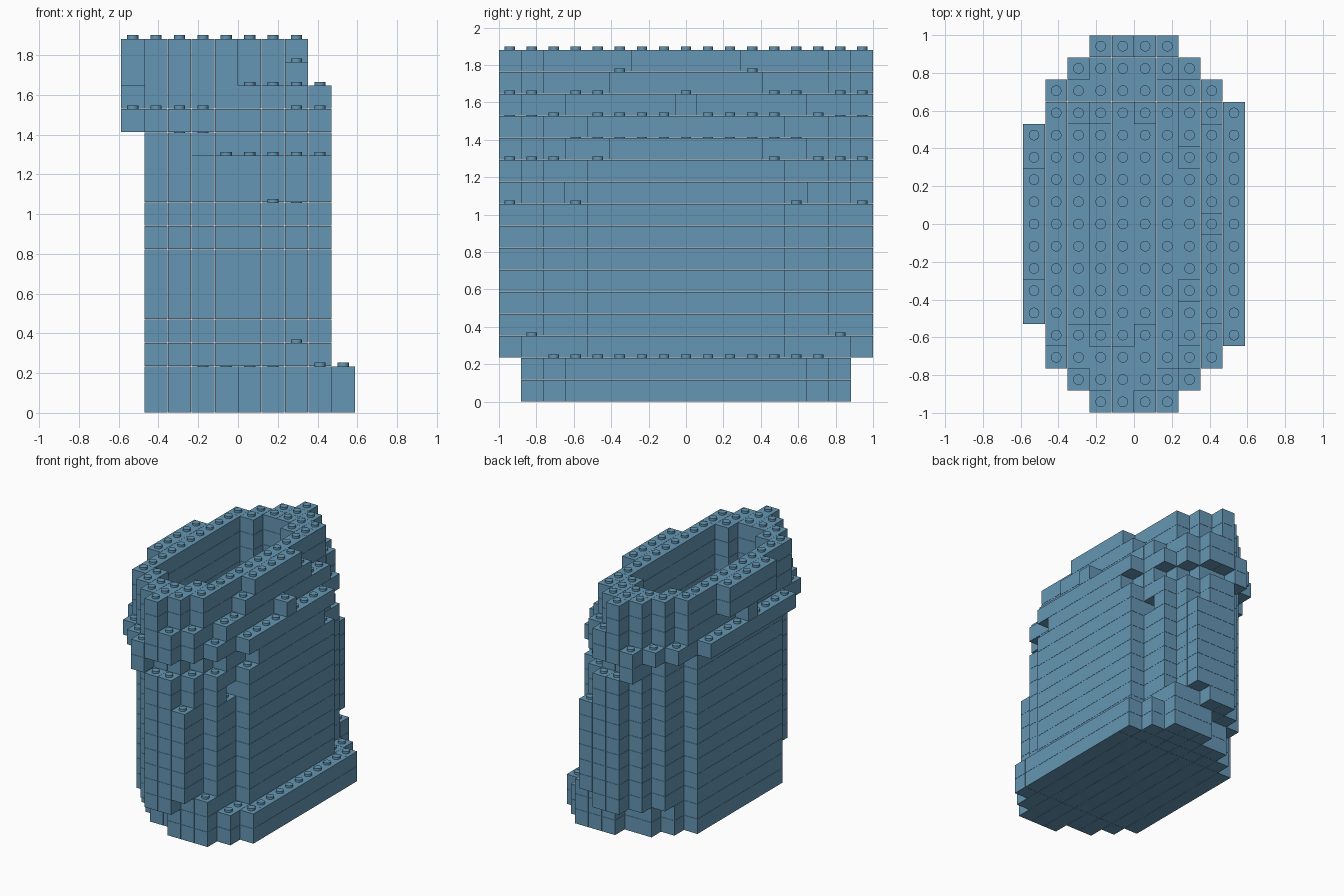
import bpy, bmesh
from mathutils import Matrix, Vector

cube = bpy.data.objects.get("Cube")
if cube:
    bpy.data.objects.remove(cube, do_unlink=True)

CELL = 2 / 17          # one stud pitch, also the height of one course
GAP = 0.0015           # seam between bricks
COLS, ROWS = 10, 17
MID = ROWS // 2
RIM = 12               # first course of the overhanging rim

brick_blue = bpy.data.materials.new("brick blue")
brick_blue.use_nodes = True
COLOUR = (0.13, 0.305, 0.452, 1)
brick_blue.diffuse_color = COLOUR
brick_blue.node_tree.nodes["Principled BSDF"].inputs["Base Color"].default_value = COLOUR

# First and last column of every row, counted from the middle row to the ends
BASE = ("11111235-", "99999987-")
BODY_LEFT = "111112234"
TOP_LEFT = "000111234"
COURSES = (
    [BASE] * 2
    + [(BODY_LEFT, "888887775")]
    + [(BODY_LEFT, "888887766")] * 6
    + [(BODY_LEFT, "888886765"), (BODY_LEFT, "888887765")]
    + [("111112233", "888877653")]
    + [("000001123", "888887765")]
    + [("011111234", "877777665")]
    + [(TOP_LEFT, "777766654"), (TOP_LEFT, "777666654")]
)


def span(course, row):
    """Columns filled by the outline of a course in one row."""
    d = abs(row - MID)
    left, right = COURSES[course]
    if left[d] == "-":
        return range(0)
    return range(int(left[d]), int(right[d]) + 1)


def hollow(course, col, row):
    """True for cells of the inner well, which has narrower ends."""
    d = abs(row - MID)
    if course < 2 or d > 5:
        return False
    first = 2 if course >= RIM else 3
    trim = 1 if d > 4 else 0
    return first + trim <= col <= first + 3 - trim


def cells(course):
    return {(c, r) for r in range(ROWS) for c in span(course, r)
            if not hollow(course, c, r)}


def corner(col, row, course):
    return Vector(((col - COLS / 2) * CELL, (row - ROWS / 2) * CELL, course * CELL))


def add_brick(bm, lo, hi):
    size = hi - lo - Vector((GAP, GAP, GAP))
    matrix = Matrix.Translation((lo + hi) / 2) @ Matrix.Diagonal((*size, 1))
    bmesh.ops.create_cube(bm, size=1, matrix=matrix)


def add_stud(bm, col, row, course):
    at = corner(col + 0.5, row + 0.5, course + 1) + Vector((0, 0, 0.008))
    bmesh.ops.create_cone(bm, cap_ends=True, segments=16, radius1=0.028, radius2=0.028,
                          depth=0.018, matrix=Matrix.Translation(at))


def finish(bm, name):
    mesh = bpy.data.meshes.new(name)
    bm.to_mesh(mesh)
    bm.free()
    mesh.materials.append(brick_blue)
    obj = bpy.data.objects.new(name, mesh)
    bpy.context.collection.objects.link(obj)
    return obj


def runs(filled):
    """Group cells into long side bricks, and short bricks at the stepped ends."""
    for col in range(COLS):
        start = None
        for row in range(ROWS + 1):
            inside = (col, row) in filled
            at_end = abs(row - MID) > 4 and row > MID
            at_start = row == MID - 4
            if start is not None and (not inside or at_end or at_start):
                yield col, start, row
                start = None
            if inside and start is None:
                start = row


layout = [cells(k) for k in range(len(COURSES))] + [set()]
studs = bmesh.new()
for k in range(len(COURSES)):
    bricks = bmesh.new()
    # Bricks of this course
    for col, first, end in runs(layout[k]):
        add_brick(bricks, corner(col, first, k), corner(col + 1, end, k + 1))
    part = "base" if k < 2 else "rim" if k >= RIM else "wall"
    finish(bricks, f"{part}_course_{k + 1}")
    # Studs wherever nothing sits on top
    for col, row in sorted(layout[k] - layout[k + 1]):
        add_stud(studs, col, row, k)

stud_object = finish(studs, "studs")
bpy.context.view_layer.objects.active = stud_object
stud_object.select_set(True)
bpy.ops.object.shade_smooth_by_angle()
